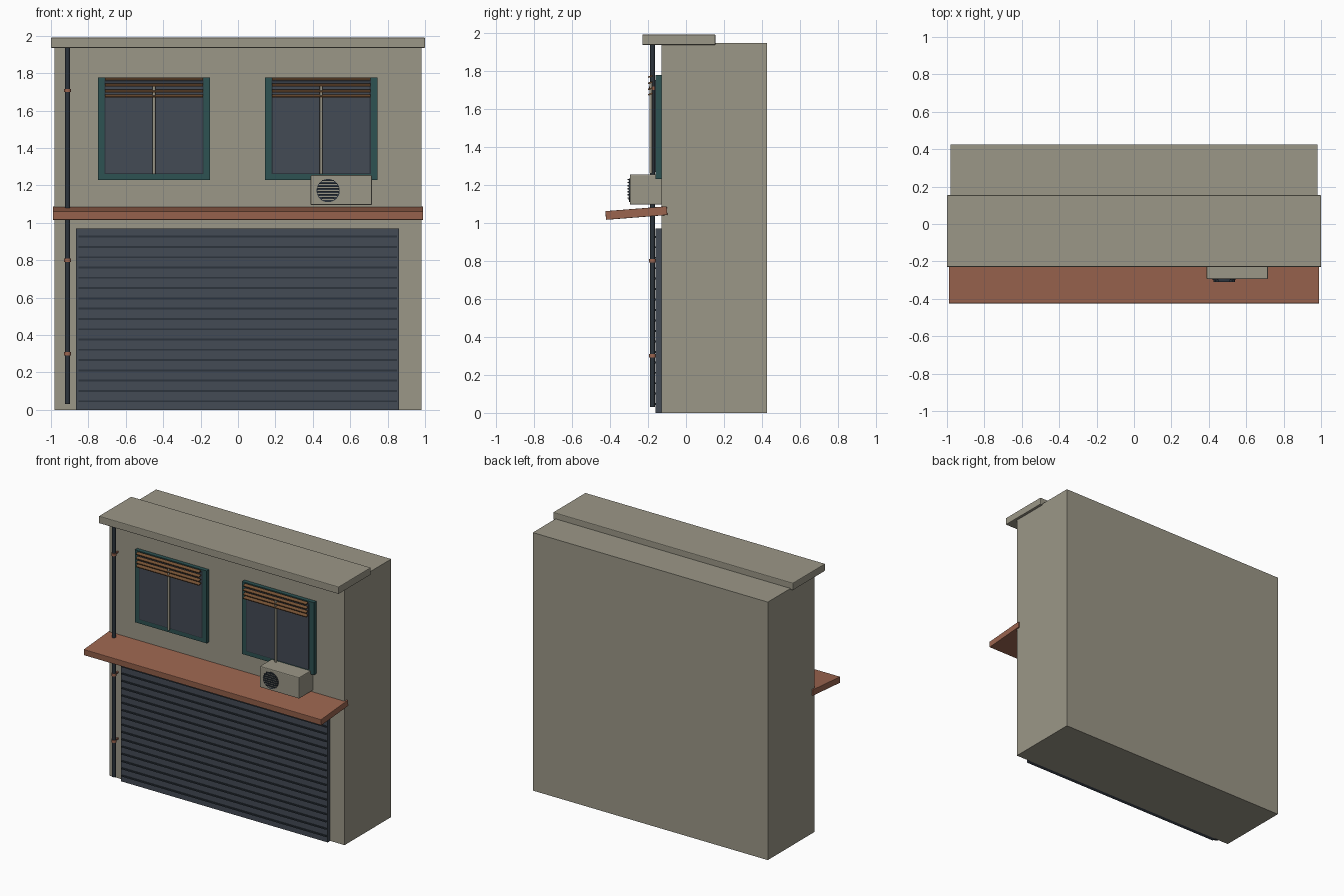
import bpy
from math import radians, sqrt

if "Cube" in bpy.data.objects:
    bpy.data.objects.remove(bpy.data.objects["Cube"])


def material(name, r, g, b):
    m = bpy.data.materials.new(name)
    m.use_nodes = True
    m.diffuse_color = (r, g, b, 1)
    bsdf = m.node_tree.nodes["Principled BSDF"]
    bsdf.inputs["Base Color"].default_value = (r, g, b, 1)
    bsdf.inputs["Roughness"].default_value = 0.8
    return m


PLASTER = material("plaster beige", 0.33, 0.31, 0.245)
SLATE = material("slate blue", 0.056, 0.069, 0.09)
DARK = material("dark metal", 0.025, 0.034, 0.045)
CLAY = material("terracotta", 0.33, 0.13, 0.078)
TEAL = material("teal paint", 0.026, 0.085, 0.085)
WOOD = material("blind wood", 0.18, 0.085, 0.035)


def box(name, x, y, z, mat, bevel=0.0, tilt=0.0):
    """Box between (min, max) pairs, optionally tilted about x."""
    spans = (x, y, z)
    bpy.ops.mesh.primitive_cube_add(size=1, location=[(a + b) / 2 for a, b in spans])
    ob = bpy.context.object
    ob.name = name
    ob.scale = [b - a for a, b in spans]
    bpy.ops.object.transform_apply(location=False, rotation=False, scale=True)
    ob.rotation_euler.x = radians(tilt)
    ob.data.materials.append(mat)
    if bevel:
        mod = ob.modifiers.new("soft edges", "BEVEL")
        mod.width = bevel
        mod.segments = 2
    return ob


def cylinder(name, centre, radius, depth, mat, axis="Z", sides=16):
    turn = {"X": (0, radians(90), 0), "Y": (radians(90), 0, 0), "Z": (0, 0, 0)}[axis]
    bpy.ops.mesh.primitive_cylinder_add(vertices=sides, radius=radius, depth=depth,
                                        location=centre, rotation=turn)
    ob = bpy.context.object
    ob.name = name
    ob.data.materials.append(mat)
    bpy.ops.object.shade_smooth_by_angle()
    return ob


# Building block, roof ledge and sloping awning
box("building_wall", (-0.98, 0.98), (-0.13, 0.425), (0, 1.945), PLASTER)
box("roof_ledge", (-1, 1), (-0.23, 0.155), (1.935, 1.99), PLASTER, 0.005)
box("awning", (-0.99, 0.99), (-0.423, -0.099), (1.028, 1.074), CLAY, 0.003, tilt=4.5)

# Roller shutter with evenly spaced ribs
box("shutter", (-0.865, 0.86), (-0.16, -0.12), (0, 0.97), SLATE)
for i in range(17):
    z = 0.046 + i * 0.055
    box(f"shutter_rib_{i + 1}", (-0.852, 0.85), (-0.168, -0.155), (z - 0.005, z + 0.005), DARK)


# Windows: frame, pane, centre bar and raised blind
def window(side, cx):
    outer, inner = 0.3, 0.265
    for name, s in (("left", 1), ("right", -1)):
        edges = sorted((cx + s * inner, cx + s * outer))
        box(f"{side}_frame_{name}", edges, (-0.16, -0.12), (1.23, 1.776), TEAL)
    box(f"{side}_frame_sill", (cx - inner, cx + inner), (-0.16, -0.12), (1.23, 1.26), TEAL)
    box(f"{side}_frame_head", (cx - inner, cx + inner), (-0.16, -0.12), (1.765, 1.776), TEAL)
    # Dark surround behind a slightly smaller pane
    box(f"{side}_pane_edge", (cx - inner, cx + inner), (-0.161, -0.125), (1.26, 1.765), DARK)
    box(f"{side}_pane", (cx - 0.259, cx + 0.259), (-0.165, -0.125), (1.266, 1.75), SLATE)
    cylinder(f"{side}_centre_bar", (cx, -0.185, 1.497), 0.008, 0.474, PLASTER, sides=12)
    for i, z in enumerate((1.677, 1.705, 1.737, 1.77)):
        box(f"{side}_blind_slat_{i + 1}", (cx - 0.263, cx + 0.263), (-0.2, -0.175),
            (z - 0.004, z + 0.004), WOOD, tilt=20)


window("right", -0.449)
window("left", 0.445)

# Drain pipe held by clips
cylinder("drain_pipe", (-0.911, -0.176, 0.985), 0.014, 1.91, DARK)
for i, z in enumerate((0.3, 0.8, 1.707)):
    cylinder(f"pipe_clip_{i + 1}", (-0.911, -0.176, z), 0.019, 0.018, CLAY)
    box(f"clip_arm_{i + 1}", (-0.917, -0.905), (-0.17, -0.125), (z - 0.005, z + 0.005), CLAY)

# Air conditioner with round fan grille
box("cooler_case", (0.388, 0.716), (-0.295, -0.125), (1.095, 1.255), PLASTER, 0.006)
FAN_X, FAN_Z, FAN_R = 0.482, 1.172, 0.062
cylinder("fan_disc", (FAN_X, -0.295, FAN_Z), FAN_R, 0.01, DARK, "Y", 32)
for i in range(-3, 4):
    z = i * 0.016
    half = sqrt((FAN_R - 0.004) ** 2 - z ** 2)
    box(f"fan_gap_{i + 4}", (FAN_X - half, FAN_X + half), (-0.302, -0.298),
        (FAN_Z + z - 0.003, FAN_Z + z + 0.003), PLASTER)
    box(f"fan_louvre_{i + 4}", (FAN_X - half, FAN_X + half), (-0.309, -0.298),
        (FAN_Z + z + 0.004, FAN_Z + z + 0.01), DARK)
